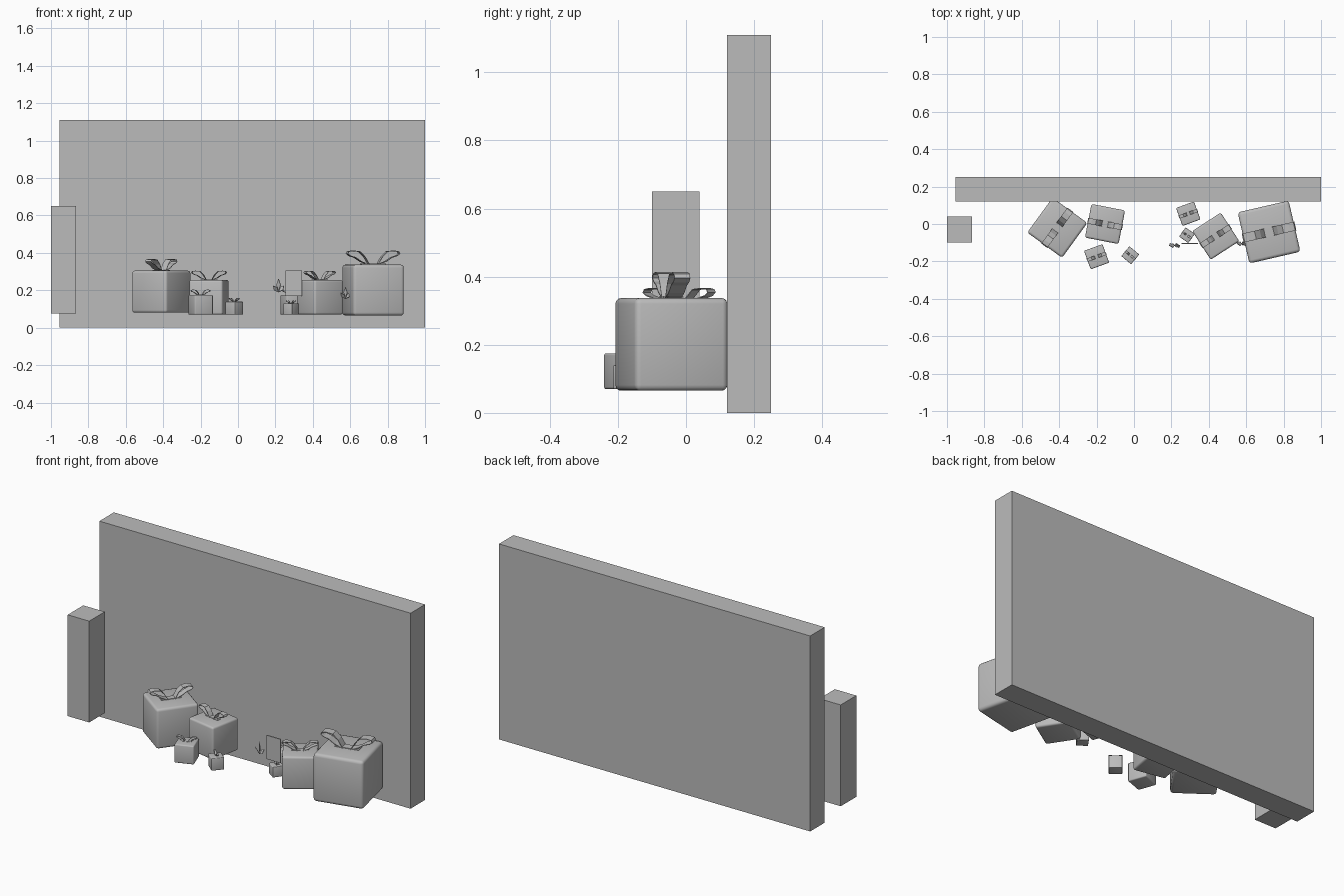
import bpy, bmesh, math
from mathutils import Matrix, Vector

if "Cube" in bpy.data.objects:
    bpy.data.objects.remove(bpy.data.objects["Cube"])

grey = bpy.data.materials.new("plain_grey")
grey.diffuse_color = (0.5, 0.5, 0.5, 1)
grey.use_nodes = True
grey.node_tree.nodes["Principled BSDF"].inputs["Base Color"].default_value = grey.diffuse_color


def finish(bm, name, smooth=False):
    bmesh.ops.recalc_face_normals(bm, faces=bm.faces)
    me = bpy.data.meshes.new(name)
    bm.to_mesh(me)
    bm.free()
    me.materials.append(grey)
    for p in me.polygons:
        p.use_smooth = smooth
    ob = bpy.data.objects.new(name, me)
    bpy.context.collection.objects.link(ob)
    return ob


def box(name, lo, hi, bevel=0.0):
    bm = bmesh.new()
    bmesh.ops.create_cube(bm, size=1)
    lo, hi = Vector(lo), Vector(hi)
    bmesh.ops.scale(bm, vec=hi - lo, verts=bm.verts)
    bmesh.ops.translate(bm, vec=(lo + hi) / 2, verts=bm.verts)
    if bevel:
        bmesh.ops.bevel(bm, geom=bm.edges[:], offset=bevel, segments=3,
                        profile=0.5, affect='EDGES')
    return finish(bm, name, bool(bevel))


def ribbon(bm, pts, width, closed):
    """Flat strip that follows a profile in x-z and is wide along y."""
    rows = [[bm.verts.new((x, s * width / 2, z)) for s in (-1, 1)] for x, z in pts]
    n = len(rows)
    for i in range(n if closed else n - 1):
        a, b = rows[i], rows[(i + 1) % n]
        bm.faces.new((a[0], a[1], b[1], b[0]))


def thicken(ob, t):
    m = ob.modifiers.new("thickness", 'SOLIDIFY')
    m.thickness = t
    m.offset = 0


# Bow loop profile, as fractions of the gift size
LOOP = [(.08, .0), (.17, .15), (.27, .25), (.40, .265), (.49, .25), (.51, .21),
        (.46, .17), (.36, .14), (.24, .06)]


def gift(name, x, y, z0, z1, size, angle):
    place = Matrix.Translation((x, y, 0)) @ Matrix.Rotation(math.radians(angle), 4, 'Z')
    h = size / 2
    b = box(name + "_box", (-h, -h, z0), (h, h, z1), size * 0.06)
    b.matrix_world = place
    # Bow: two mirrored loops joined by a short strip
    bm = bmesh.new()
    for s in (-1, 1):
        ribbon(bm, [(s * u * size, z1 + w * size) for u, w in LOOP], size * .17, True)
    ribbon(bm, [(u * size, z1 + .012 * size) for u in (-.24, .24)], size * .15, False)
    bow = finish(bm, name + "_bow")
    bow.matrix_world = place
    thicken(bow, size * 0.012)


def sprig(name, x, y, z, h):
    """Small three-leaf decoration."""
    bm = bmesh.new()
    for a in (-40, 0, 40):
        d = Vector((math.sin(math.radians(a)), 0, math.cos(math.radians(a))))
        n = Vector((d.z, 0, -d.x))
        L = h * (0.95 if a == 0 else 0.6)
        base = Vector((x, y, z))
        q = [base, base + d * L * .55 + n * h * .15 + Vector((0, -.012, 0)),
             base + d * L, base + d * L * .55 - n * h * .15 + Vector((0, .012, 0))]
        bm.faces.new([bm.verts.new(v) for v in q])
    thicken(finish(bm, name), 0.003)


# Back wall and side post
box("back_wall", (-0.955, 0.12, 0), (1.0, 0.25, 1.11))
box("side_post", (-1.0, -0.10, 0.075), (-0.865, 0.04, 0.65))

# Gifts: x, y, bottom, top, size, angle
GIFTS = [
    (-.41, -.02, .08, .305, .23, 54),
    (-.155, .0, .07, .255, .183, -11),
    (-.20, -.175, .07, .175, .105, 20),
    (-.02, -.167, .07, .14, .068, -40),
    (.29, .055, .07, .175, .102, 20),
    (.283, -.06, .07, .13, .06, -35),
    (.437, -.065, .07, .255, .182, 33),
    (.722, -.043, .065, .337, .28, 13),
]
for i, g in enumerate(GIFTS):
    gift(f"gift_{i + 1}", *g)

# Flat gift card and small leaf decorations
box("gift_card", (.255, -.108, .17), (.342, -.102, .305))
sprig("left_sprig", .217, -.115, .19, .075)
sprig("right_sprig", .575, -.105, .155, .065)
